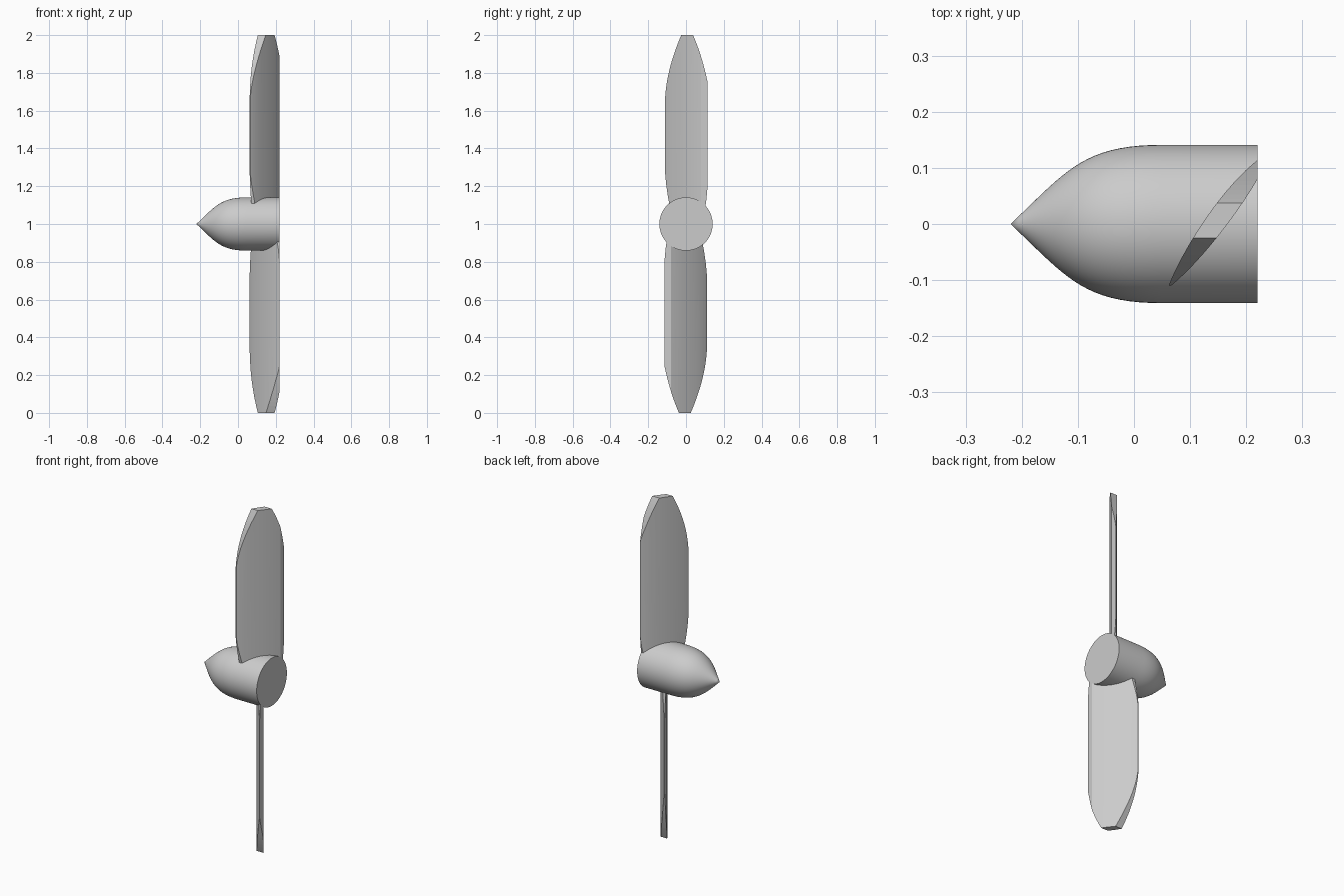
import bpy, bmesh
from math import pi, radians
from mathutils import Vector, Matrix
from mathutils.geometry import interpolate_bezier

if "Cube" in bpy.data.objects:
    bpy.data.objects.remove(bpy.data.objects["Cube"])


def new_object(name, bm):
    bmesh.ops.recalc_face_normals(bm, faces=bm.faces)
    mesh = bpy.data.meshes.new(name)
    bm.to_mesh(mesh)
    bm.free()
    obj = bpy.data.objects.new(name, mesh)
    bpy.context.collection.objects.link(obj)
    return obj


def prism(name, points, offset):
    bm = bmesh.new()
    face = bm.faces.new([bm.verts.new(p) for p in points])
    ext = bmesh.ops.extrude_face_region(bm, geom=[face])
    bmesh.ops.translate(bm, vec=offset,
                        verts=[v for v in ext["geom"] if isinstance(v, bmesh.types.BMVert)])
    return new_object(name, bm)


def curve(a, b, c, d, n=12):
    return [tuple(p) for p in interpolate_bezier(*[Vector((*p, 0)) for p in (a, b, c, d)], n)]


def smooth(obj, angle=30):
    bpy.ops.object.select_all(action='DESELECT')
    obj.select_set(True)
    bpy.context.view_layer.objects.active = obj
    bpy.ops.object.shade_smooth_by_angle(angle=radians(angle))


# Hub: bullet nose profile revolved around the x axis
profile = curve((-0.22, 0), (-0.12, 0.095), (-0.09, 0.141), (0.05, 0.141), 20)
profile += [(0.22, 0.141, 0), (0.22, 0, 0)]
bm = bmesh.new()
verts = [bm.verts.new((p[0], p[1], 0)) for p in profile]
edges = [bm.edges.new(pair) for pair in zip(verts, verts[1:])]
bmesh.ops.spin(bm, geom=verts + edges, cent=(0, 0, 0), axis=(1, 0, 0),
               angle=2 * pi, steps=64, use_merge=True)
bmesh.ops.remove_doubles(bm, verts=bm.verts, dist=1e-5)
hub = new_object("hub", bm)
hub.location.z = 1
smooth(hub)

# Blade: pitched lens section, trimmed flat at the rear of the hub
front = curve((0.062, -0.11), (0.075, -0.07), (0.145, 0.055), (0.22, 0.114))
rear = curve((0.22, 0.08), (0.18, 0.01), (0.11, -0.075), (0.066, -0.11))
section = [(x, y, 0.06) for x, y, _ in front + rear]
blade = prism("upper_blade", section, (0, 0, 0.94))

# Planform outline that tapers the blade at tip and root
left = curve((-0.025, 1.0), (-0.085, 0.86), (-0.112, 0.74), (-0.112, 0.62))
left += curve((-0.112, 0.32), (-0.112, 0.24), (-0.10, 0.16), (-0.078, 0.05), 8)
right = [(0.096, 0.05, 0), (0.108, 0.13, 0), (0.116, 0.22, 0)]
right += curve((0.116, 0.74), (0.10, 0.83), (0.065, 0.94), (0.037, 1.0))
outline = [(-0.1, y, z * 1.0005) for y, z, _ in left + right]
cutter = prism("planform_cutter", outline, (0.5, 0, 0))
cutter.hide_render = True
mod = blade.modifiers.new("planform", 'BOOLEAN')
mod.operation = 'INTERSECT'
mod.solver = 'EXACT'
mod.object = cutter
smooth(blade)
bpy.ops.object.modifier_apply(modifier="planform")
bpy.data.objects.remove(cutter)
blade.location.z = 1
smooth(blade)

# Opposite blade: half turn around the shaft
lower = blade.copy()
lower.data = blade.data.copy()
lower.name = "lower_blade"
lower.rotation_euler.x = pi
bpy.context.collection.objects.link(lower)
